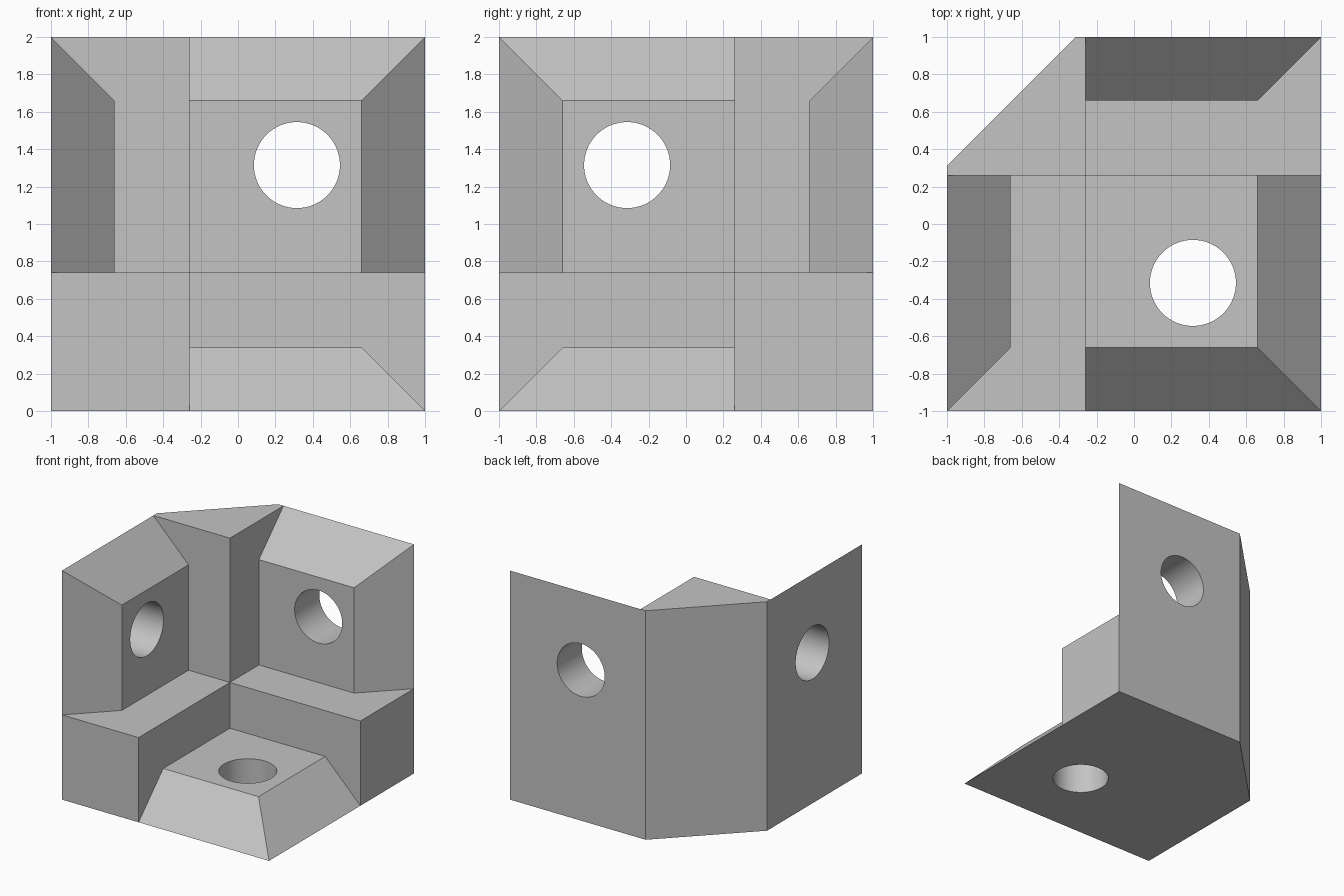
import bpy, bmesh
from math import pi
from mathutils import Vector

if "Cube" in bpy.data.objects:
    bpy.data.objects.remove(bpy.data.objects["Cube"], do_unlink=True)

RIB = 0.74        # rib width
PLATE = 0.34      # plate thickness
FULL = 2.0        # outer size
EDGE = FULL - PLATE
CUT = 0.69        # flat on the outer upright edge
HOLE = 1.315      # hole distance from the two neighbouring walls
RADIUS = 0.23


def place(p):
    """Distances from the three outer walls to world position."""
    return Vector((p[0] - 1, 1 - p[1], p[2]))


def turn(p, n):
    """Cycle the three axes n times."""
    return tuple(p[(i - n) % 3] for i in range(3))


grey = bpy.data.materials.new("light grey")
grey.use_nodes = True
colour = (0.55, 0.55, 0.55, 1)
grey.diffuse_color = colour
grey.node_tree.nodes["Principled BSDF"].inputs["Base Color"].default_value = colour

# One third of the bracket: a floor plate and the rib along the first axis
F, E, R, T = FULL, EDGE, RIB, PLATE
side = [(R, R, T), (E, R, T), (F, R, 0), (F, R, R), (R, R, R)]
third = [
    [(0, 0, 0), (F, 0, 0), (F, R, 0), (F, F, 0), (R, F, 0), (0, F, 0)],  # outer face
    [(R, R, T), (E, R, T), (E, E, T), (R, E, T)],                        # plate face
    [(E, R, T), (F, R, 0), (F, F, 0), (E, E, T)],                        # bevel
    [(R, E, T), (E, E, T), (F, F, 0), (R, F, 0)],                        # bevel
    side,                                                                # rib sides
    [(a, c, b) for a, b, c in side],
    [(F, 0, 0), (F, R, 0), (F, R, R), (F, 0, R)],                        # rib end
]

# Repeat the third around the corner
bm = bmesh.new()
for n in range(3):
    for face in third:
        bm.faces.new([bm.verts.new(place(turn(p, n))) for p in face])
bmesh.ops.remove_doubles(bm, verts=bm.verts, dist=0.0001)
bmesh.ops.recalc_face_normals(bm, faces=bm.faces)

# Flatten the outer upright edge
bmesh.ops.bisect_plane(bm, geom=bm.verts[:] + bm.edges[:] + bm.faces[:],
                       plane_co=place((CUT, 0, 0)), plane_no=(1, -1, 0),
                       clear_inner=True)
bmesh.ops.holes_fill(bm, edges=[e for e in bm.edges if e.is_boundary], sides=0)
bmesh.ops.recalc_face_normals(bm, faces=bm.faces)

mesh = bpy.data.meshes.new("corner_bracket")
bm.to_mesh(mesh)
bm.free()
bracket = bpy.data.objects.new("corner_bracket", mesh)
bpy.context.collection.objects.link(bracket)
mesh.materials.append(grey)

# Round hole through each plate
rotations = [(0, 0, 0), (0, pi / 2, 0), (pi / 2, 0, 0)]
for n, rotation in enumerate(rotations):
    bpy.ops.mesh.primitive_cylinder_add(vertices=64, radius=RADIUS, depth=1,
                                        location=place(turn((HOLE, HOLE, 0), n)),
                                        rotation=rotation)
    cutter = bpy.context.object
    cutter.name = "hole_cutter"
    cutter.hide_render = True
    cutter.data.materials.append(grey)
    mod = bracket.modifiers.new("hole", "BOOLEAN")
    mod.operation = "DIFFERENCE"
    mod.solver = "EXACT"
    mod.object = cutter
    bpy.context.view_layer.objects.active = bracket
    bpy.ops.object.modifier_apply(modifier=mod.name)
    bpy.data.objects.remove(cutter, do_unlink=True)

bpy.ops.object.select_all(action="DESELECT")
bracket.select_set(True)
bpy.context.view_layer.objects.active = bracket
bpy.ops.object.shade_smooth_by_angle()
